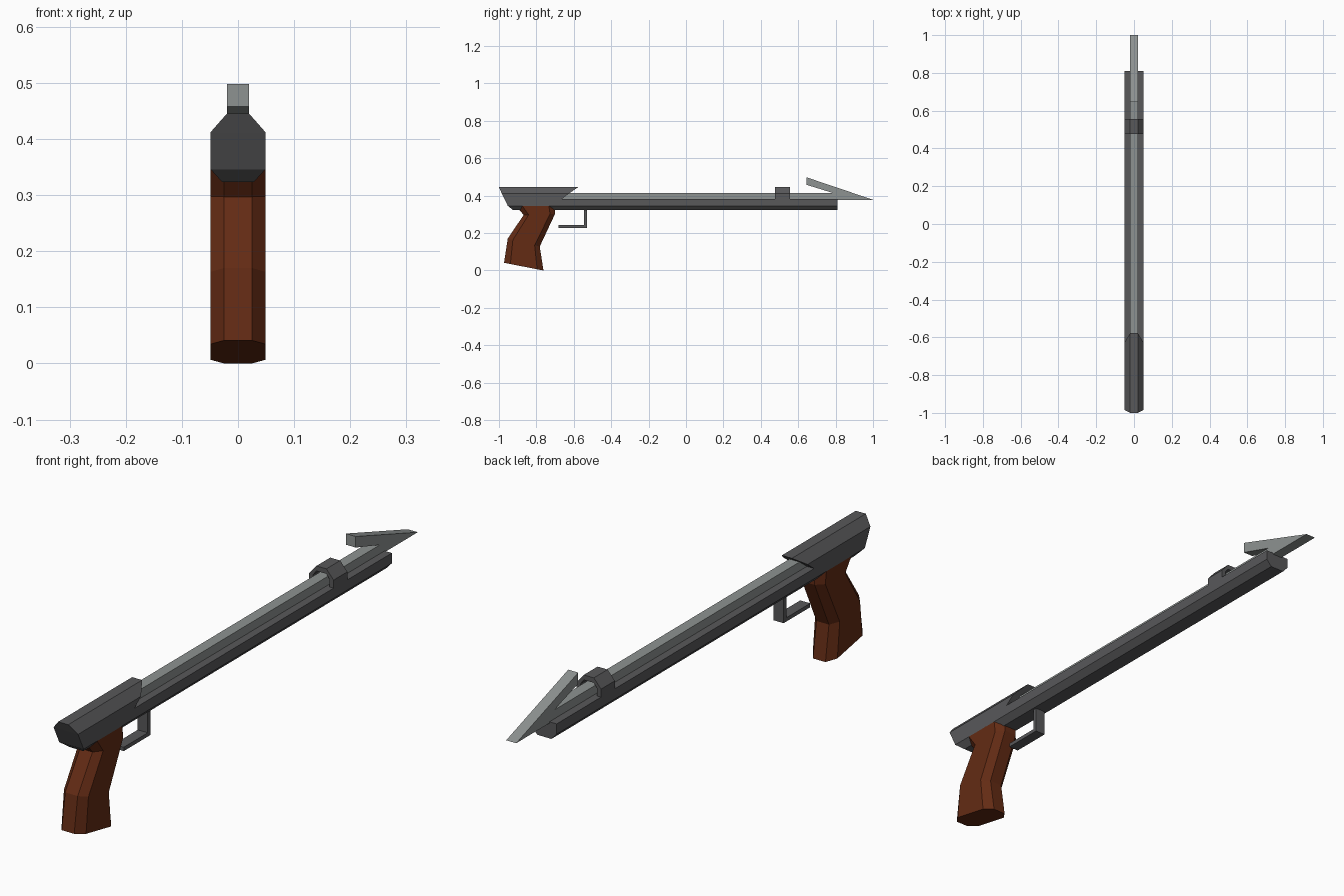
import bpy, bmesh

if "Cube" in bpy.data.objects:
    bpy.data.objects.remove(bpy.data.objects["Cube"])

def material(name, rgb):
    m = bpy.data.materials.new(name)
    m.diffuse_color = (*rgb, 1)
    m.use_nodes = True
    m.node_tree.nodes["Principled BSDF"].inputs["Base Color"].default_value = m.diffuse_color
    return m

DARK = material("dark_metal", (0.098, 0.098, 0.102))
STEEL = material("pale_steel", (0.27, 0.29, 0.285))
WOOD = material("brown_wood", (0.125, 0.024, 0.007))

def loft(name, rings, mat):
    """Skin a stack of equal-length rings and cap both ends."""
    bm = bmesh.new()
    vs = [[bm.verts.new(p) for p in r] for r in rings]
    n = len(vs[0])
    for a, b in zip(vs, vs[1:]):
        for i in range(n):
            j = (i + 1) % n
            bm.faces.new((a[i], a[j], b[j], b[i]))
    bm.faces.new(vs[0])
    bm.faces.new(vs[-1])
    bmesh.ops.recalc_face_normals(bm, faces=bm.faces)
    me = bpy.data.meshes.new(name)
    bm.to_mesh(me)
    bm.free()
    me.materials.append(mat)
    ob = bpy.data.objects.new(name, me)
    bpy.context.collection.objects.link(ob)
    return ob

def side_profile(name, yz, half, mat):
    """Extrude a side-view outline across x."""
    return loft(name, [[(x, y, z) for y, z in yz] for x in (-half, half)], mat)

def section(name, half_xz, y0, y1, mat):
    """Extrude a mirrored cross-section along y."""
    xz = half_xz + [(-x, z) for x, z in reversed(half_xz)]
    return loft(name, [[(x, y, z) for x, z in xz] for y in (y0, y1)], mat)

# Barrel with chamfered underside
section("barrel", [(0.028, 0.323), (0.049, 0.346), (0.049, 0.383)], -0.663, 0.81, DARK)

# Rear receiver: (z, half width, back y, front y)
levels = [(0.323, 0.028, -0.925, -0.663), (0.346, 0.049, -0.953, -0.663),
          (0.383, 0.049, -0.971, -0.663), (0.412, 0.049, -0.985, -0.625),
          (0.445, 0.02, -1.0, -0.577)]
loft("receiver", [[(-w, a, z), (w, a, z), (w, b, z), (-w, b, z)]
                  for z, w, a, b in levels], DARK)

# Spear shaft with its barbed head
side_profile("spear", [(-0.68, 0.378), (1.0, 0.378), (0.645, 0.498), (0.645, 0.458),
                       (0.783, 0.415), (-0.68, 0.415)], 0.02, STEEL)

# Arched guide band around the spear
outer = [(0.049, 0.38), (0.049, 0.412), (0.02, 0.445)]
inner = [(-0.02, 0.427), (-0.033, 0.41), (-0.033, 0.38)]
arch = outer + [(-x, z) for x, z in reversed(outer)]
arch += inner[::-1] + [(-x, z) for x, z in inner]
loft("guide_band", [[(x, y, z) for x, z in arch] for y in (0.477, 0.556)], DARK)

# Trigger guard
side_profile("trigger_guard", [(-0.53, 0.33), (-0.53, 0.228), (-0.682, 0.228),
                               (-0.682, 0.242), (-0.545, 0.242), (-0.545, 0.33)], 0.02, DARK)

# Octagonal pistol grip: (back y, back z, front y, front z)
def grip_ring(y0, z0, y1, z1):
    half = [(0.025, 0.0), (0.049, 0.16), (0.049, 0.84), (0.025, 1.0)]
    pts = half + [(-x, t) for x, t in reversed(half)]
    return [(x, y0 + (y1 - y0) * t, z0 + (z1 - z0) * t) for x, t in pts]

loft("grip", [grip_ring(*r) for r in [
    (-0.973, 0.041, -0.762, 0.0), (-0.953, 0.17, -0.782, 0.128),
    (-0.868, 0.297, -0.70, 0.303), (-0.91, 0.347, -0.70, 0.347)]], WOOD)
